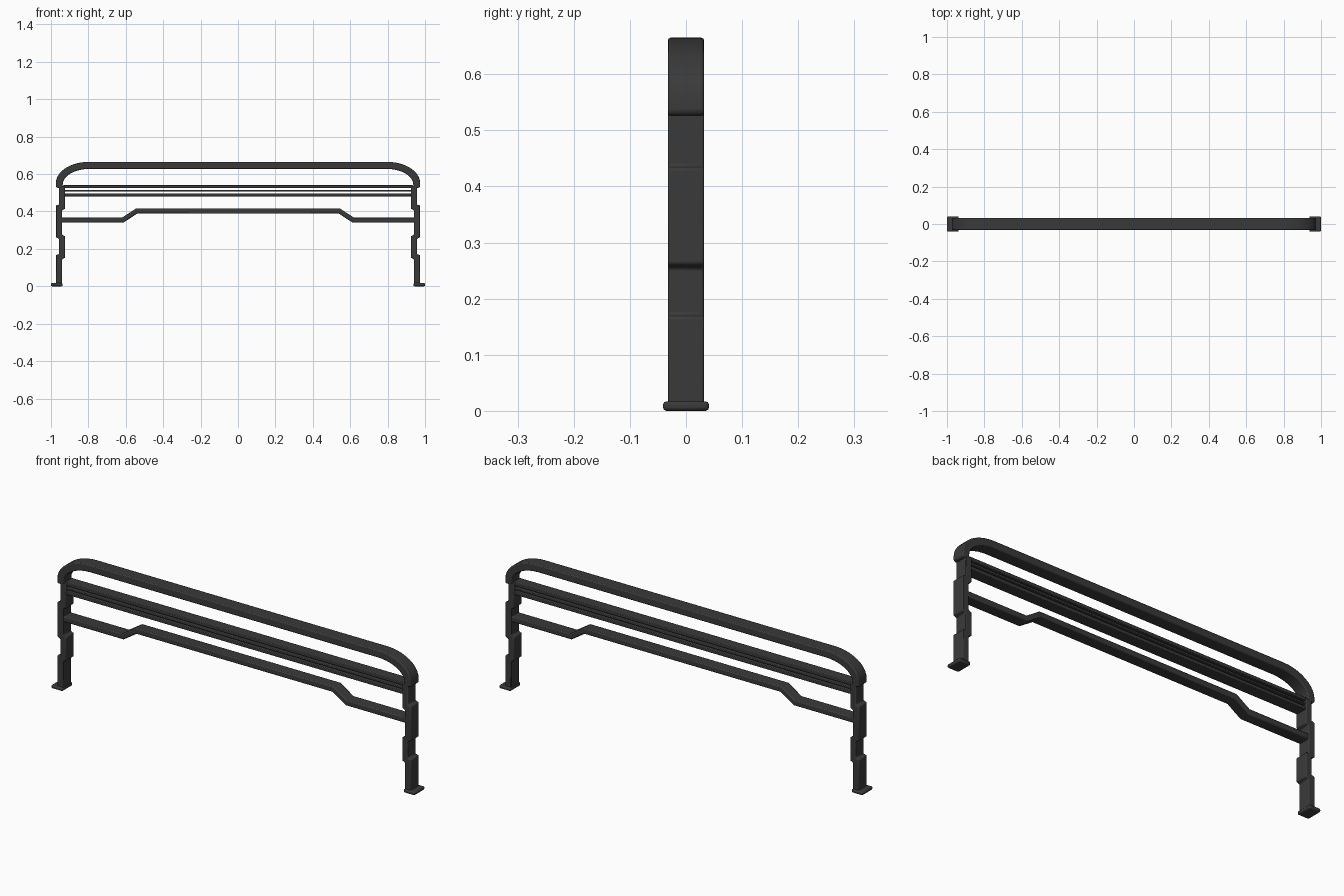
import bpy, bmesh, math

cube = bpy.data.objects.get("Cube")
if cube:
    bpy.data.objects.remove(cube, do_unlink=True)

# Single dark metal colour
metal = bpy.data.materials.new("dark_grey_metal")
metal.use_nodes = True
colour = (0.042, 0.042, 0.042, 1)
metal.diffuse_color = colour
metal.node_tree.nodes["Principled BSDF"].inputs["Base Color"].default_value = colour


def extrude_profile(name, points, half_depth, bevel, mirror=False):
    """Extrude an (x, z) outline along y, with softened edges."""
    bm = bmesh.new()
    front = bm.faces.new([bm.verts.new((x, -half_depth, z)) for x, z in points])
    result = bmesh.ops.extrude_face_region(bm, geom=[front])
    moved = [v for v in result["geom"] if isinstance(v, bmesh.types.BMVert)]
    bmesh.ops.translate(bm, verts=moved, vec=(0, 2 * half_depth, 0))
    bmesh.ops.recalc_face_normals(bm, faces=bm.faces)
    mesh = bpy.data.meshes.new(name)
    bm.to_mesh(mesh)
    bm.free()
    mesh.materials.append(metal)
    obj = bpy.data.objects.new(name, mesh)
    bpy.context.collection.objects.link(obj)
    if bevel:
        mod = obj.modifiers.new("soft_edges", "BEVEL")
        mod.width = bevel
        mod.segments = 2
        mod.limit_method = "ANGLE"
        mod.angle_limit = math.radians(35)
    if mirror:
        obj.modifiers.new("other_side", "MIRROR")
    bpy.ops.object.select_all(action="DESELECT")
    bpy.context.view_layer.objects.active = obj
    obj.select_set(True)
    bpy.ops.object.shade_smooth_by_angle(angle=math.radians(35))
    return obj


def both_sides(half):
    """Complete a right-half line with its mirror image, left to right."""
    return [(-x, z) for x, z in reversed(half)] + half


def corner(cx, cz, rx, rz, steps=10):
    angles = [math.pi / 2 * (1 - i / steps) for i in range(steps + 1)]
    return [(cx + rx * math.cos(a), cz + rz * math.sin(a)) for a in angles]


# Top rail: a long hoop with rounded ends
outer = corner(0.80, 0.55, 0.174, 0.115) + [(0.974, 0.532), (0.966, 0.526)]
inner = corner(0.79, 0.545, 0.147, 0.083) + [(0.937, 0.526)]
extrude_profile("top_rail", both_sides(outer) + both_sides(inner)[::-1], 0.0325, 0.006)

# Legs: tubes that step in and out
leg_outer = [(0.957, 0.535), (0.957, 0.437), (0.974, 0.432), (0.974, 0.262),
             (0.957, 0.254), (0.957, 0.172), (0.974, 0.167), (0.974, 0.008)]
leg_inner = [(0.94, 0.008), (0.94, 0.145), (0.925, 0.152), (0.925, 0.268),
             (0.94, 0.275), (0.94, 0.407), (0.925, 0.414), (0.925, 0.535)]
extrude_profile("legs", leg_outer + leg_inner, 0.0325, 0.004, mirror=True)

# Feet: small rounded pads
pad = [(0.938, 0), (1.0, 0), (1.0, 0.017), (0.938, 0.017)]
extrude_profile("feet", pad, 0.041, 0.006, mirror=True)

# Horizontal slats below the top rail
for label, z, height in (("upper", 0.533, 0.016), ("middle", 0.511, 0.010), ("lower", 0.489, 0.016)):
    low, high = z - height / 2, z + height / 2
    outline = [(-0.935, low), (0.935, low), (0.935, high), (-0.935, high)]
    extrude_profile(label + "_slat", outline, 0.029, 0.003)

# Lower rail, raised in the middle
rail_top = both_sides([(0.545, 0.416), (0.617, 0.369), (0.945, 0.369)])
rail_bottom = both_sides([(0.54, 0.388), (0.612, 0.341), (0.945, 0.341)])
extrude_profile("lower_rail", rail_top + rail_bottom[::-1], 0.029, 0.005)
